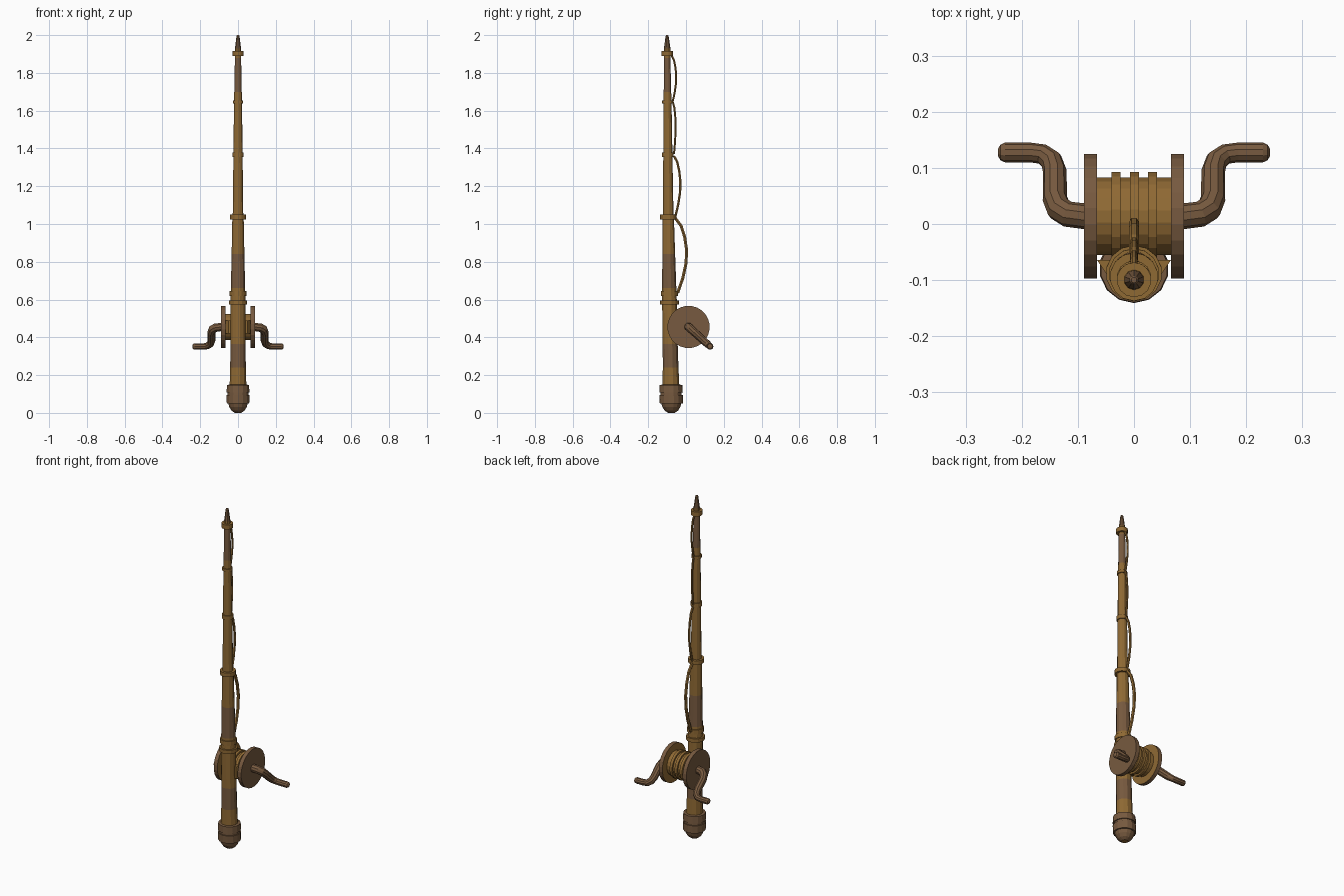
import bpy, bmesh, math
from mathutils import Vector

if "Cube" in bpy.data.objects:
    bpy.data.objects.remove(bpy.data.objects["Cube"])


def material(name, rgb):
    m = bpy.data.materials.new(name)
    m.diffuse_color = (*rgb, 1)
    m.use_nodes = True
    m.node_tree.nodes["Principled BSDF"].inputs["Base Color"].default_value = m.diffuse_color
    return m


GOLD = material("golden wood", (0.275, 0.142, 0.034))
BROWN = material("dark brown wood", (0.185, 0.102, 0.050))


def rod_y(z):
    """Depth of the rod's slightly bent centre line at a height."""
    pts = [(0, -0.077), (0.6, -0.088), (1.03, -0.094), (2, -0.1)]
    for (z0, y0), (z1, y1) in zip(pts, pts[1:]):
        if z <= z1:
            return y0 + (y1 - y0) * (z - z0) / (z1 - z0)
    return pts[-1][1]


def finish(bm, name, rule):
    bmesh.ops.recalc_face_normals(bm, faces=bm.faces)
    me = bpy.data.meshes.new(name)
    me.materials.append(GOLD)
    me.materials.append(BROWN)
    bm.normal_update()
    for f in bm.faces:
        f.material_index = 1 if rule(f) else 0
    bm.to_mesh(me)
    bm.free()
    ob = bpy.data.objects.new(name, me)
    bpy.context.collection.objects.link(ob)
    return ob


def lathe(name, profile, sides, rule=lambda f: False, axle=None):
    """Turn (position, radius) pairs about the rod, or about an x axle at (y, z)."""
    bm = bmesh.new()
    rings = []
    for p, r in profile:
        ring = []
        for i in range(sides):
            a = 2 * math.pi * (i + 0.5) / sides
            u, v = r * math.cos(a), r * math.sin(a)
            co = (p, axle[0] + u, axle[1] + v) if axle else (u, rod_y(p) + v, p)
            ring.append(bm.verts.new(co))
        rings.append(ring)
    for a, b in zip(rings, rings[1:]):
        for i in range(sides):
            j = (i + 1) % sides
            bm.faces.new((a[i], a[j], b[j], b[i]))
    bm.faces.new(rings[0])
    bm.faces.new(rings[-1])
    return finish(bm, name, rule)


def tube(name, pts, mat, bevel_res):
    """Sweep a round section along (x, y, z, radius) points."""
    cu = bpy.data.curves.new(name, 'CURVE')
    cu.dimensions = '3D'
    cu.bevel_depth = 1.0
    cu.bevel_resolution = bevel_res
    cu.use_fill_caps = True
    sp = cu.splines.new('POLY')
    sp.points.add(len(pts) - 1)
    for p, (x, y, z, r) in zip(sp.points, pts):
        p.co = (x, y, z, 1)
        p.radius = r
    cu.materials.append(mat)
    ob = bpy.data.objects.new(name, cu)
    bpy.context.collection.objects.link(ob)
    bpy.ops.object.select_all(action='DESELECT')
    ob.select_set(True)
    bpy.context.view_layer.objects.active = ob
    bpy.ops.object.convert(target='MESH')
    for f in bpy.context.object.data.polygons:
        f.use_smooth = False


def brown(f):
    return True


# Butt cap with a domed end and a groove
lathe("butt_cap", [(0, 0.018), (0.012, 0.035), (0.03, 0.047), (0.05, 0.053),
                   (0.05, 0.061), (0.095, 0.062), (0.095, 0.056), (0.108, 0.056),
                   (0.108, 0.062), (0.148, 0.060), (0.15, 0.04)], 14,
      lambda f: f.normal.z > -0.99 or f.calc_center_median().z > 0.02)

# Grip and tapering rod sections, with darker bands by height
lathe("grip", [(0.14, 0.046), (0.24, 0.043), (0.365, 0.041), (0.58, 0.040)], 12,
      lambda f: 0.24 < f.calc_center_median().z < 0.365)
lathe("lower_rod", [(0.58, 0.041), (0.66, 0.039), (0.84, 0.035), (1.04, 0.031)], 12,
      lambda f: 0.66 < f.calc_center_median().z < 0.84)
lathe("upper_rod", [(1.04, 0.029), (1.37, 0.025), (1.645, 0.022), (1.70, 0.0205),
                    (1.88, 0.017), (1.90, 0.017)], 12,
      lambda f: 1.70 < f.calc_center_median().z < 1.88)
lathe("rod_tip", [(1.90, 0.019), (1.93, 0.017), (1.975, 0.011), (1.995, 0.008),
                  (2.0, 0.005)], 10, lambda f: f.calc_center_median().z > 1.95)

# Collars along the rod
for n, (z, h, r) in enumerate([(0.585, 0.022, 0.050), (0.633, 0.026, 0.045),
                               (1.037, 0.024, 0.043), (1.367, 0.024, 0.031),
                               (1.645, 0.016, 0.028), (1.902, 0.026, 0.031)]):
    lathe(f"collar_{n + 1}", [(z - h / 2, r), (z + h / 2, r)], 14)

# Slack line hanging in arcs between the collars
arc = [(0, 0), (0.1, 0.5), (0.25, 0.82), (0.42, 1), (0.6, 0.95), (0.8, 0.6), (1, 0)]
for n, (top, low, bulge, r) in enumerate([(1.89, 1.65, -0.052, 0.006), (1.645, 1.37, -0.055, 0.006),
                                          (1.36, 1.04, -0.030, 0.007), (1.03, 0.635, 0.003, 0.009)]):
    pts = []
    for t, b in arc:
        z = top + (low - top) * t
        base = rod_y(z) + 0.024 + 0.016 * (1.9 - z)
        pts.append((0, base + (bulge - base) * b, z, r))
    tube(f"line_arc_{n + 1}", pts, GOLD, 1)

# Reel: ridged drum, two flanges, and a foot joining it to the rod
AXLE = (0.0135, 0.455)
drum = [(-0.07, 0.070)]
for x in (-0.032, 0.001, 0.033):
    drum += [(x - 0.008, 0.070), (x - 0.008, 0.080), (x + 0.008, 0.080), (x + 0.008, 0.070)]
drum += [(0.07, 0.070)]
lathe("reel_drum", drum, 20, axle=AXLE)
for s, side in ((-1, "left"), (1, "right")):
    lathe(f"reel_flange_{side}", [(s * 0.066, 0.112), (s * 0.089, 0.112)], 24,
          lambda f, s=s: f.normal.x * s > -0.5, axle=AXLE)
    # Bent crank with a rounded end
    path = [(0.085, 0, 0.023), (0.118, 0.004, 0.023), (0.134, 0.014, 0.023),
            (0.141, 0.032, 0.022), (0.141, 0.080, 0.021), (0.147, 0.099, 0.020),
            (0.163, 0.111, 0.018), (0.185, 0.114, 0.0175), (0.230, 0.114, 0.0175),
            (0.238, 0.114, 0.014), (0.242, 0.114, 0.007)]
    tube(f"crank_{side}", [(s * x, AXLE[0] + d, AXLE[1] - d * 0.91, r) for x, d, r in path],
         BROWN, 3)

bm = bmesh.new()
bmesh.ops.create_cube(bm, size=1)
for v in bm.verts:
    wide = 0.066 if v.co.y > 0 else 0.05
    v.co = Vector((math.copysign(wide, v.co.x), -0.064 if v.co.y > 0 else -0.088,
                   0.455 + v.co.z * 0.07))
finish(bm, "reel_foot", lambda f: False)
